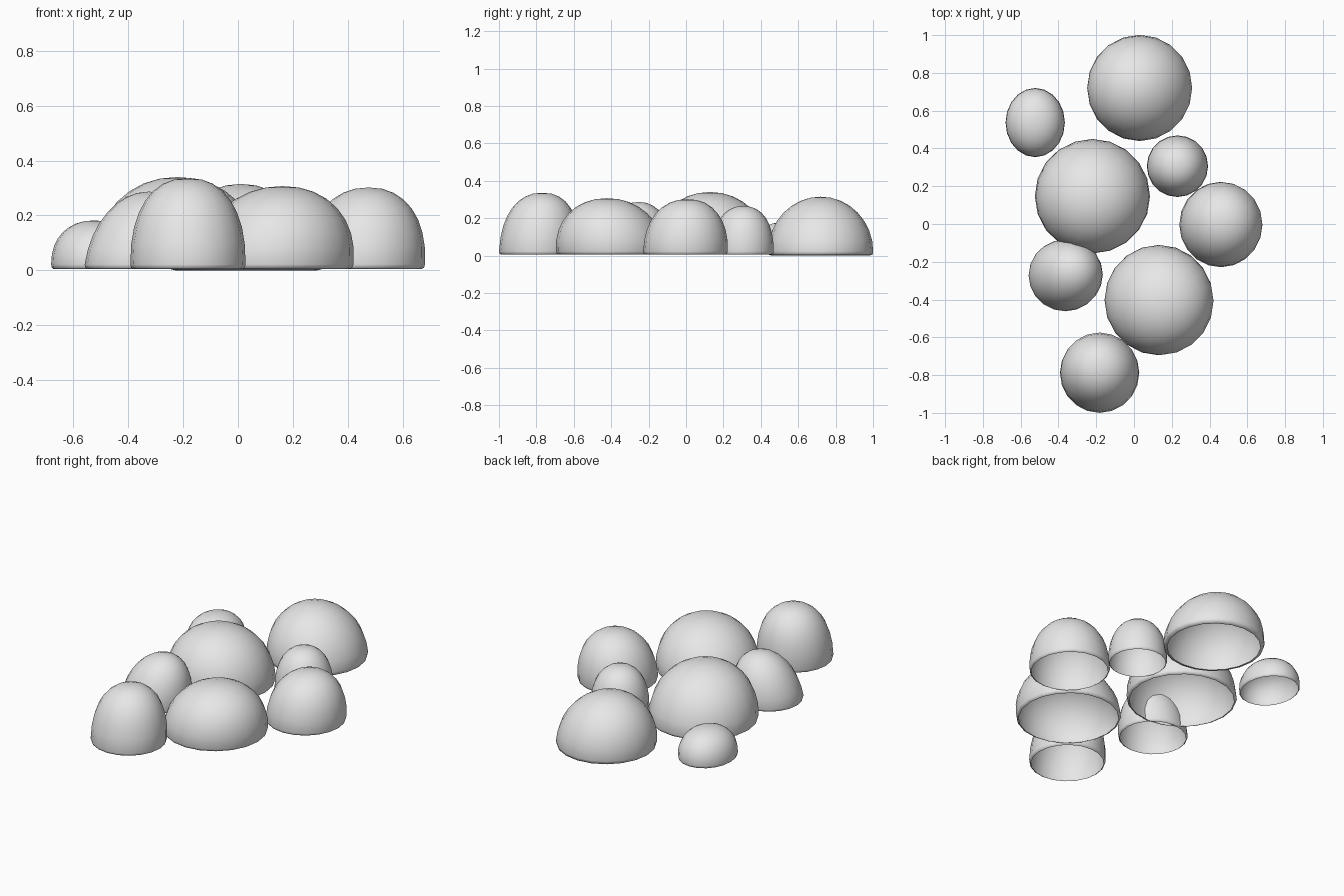
import bpy, bmesh, math

if "Cube" in bpy.data.objects:
    bpy.data.objects.remove(bpy.data.objects["Cube"])

stone = bpy.data.materials.new("pale_grey")
stone.diffuse_color = (0.8, 0.8, 0.8, 1)
stone.use_nodes = True
stone.node_tree.nodes["Principled BSDF"].inputs["Base Color"].default_value = stone.diffuse_color

SIDES, RINGS = 20, 8


def dome(name, x, y, rx, ry, h, power, lean=(0, 0), rim=0.95, base=0.006):
    """Hollow, open-bottomed dome with a rim that curls slightly inward."""
    zw = 0.022  # height of the widest ring
    profile = [(rim, base), (0.985, base + 0.004), (1.0, zw)]
    for i in range(1, RINGS):
        a = i / RINGS * math.pi / 2
        r, t = math.cos(a) ** (2 / power), math.sin(a) ** (2 / power)
        profile.append((r, zw + (h - zw) * t))
    bm = bmesh.new()
    rings = []
    for r, z in profile:
        k = max(0, (z - zw) / (h - zw))
        cx, cy = x + lean[0] * k, y + lean[1] * k
        rings.append([bm.verts.new((cx + rx * r * math.cos(2 * math.pi * j / SIDES),
                                    cy + ry * r * math.sin(2 * math.pi * j / SIDES), z))
                      for j in range(SIDES)])
    for lo, hi in zip(rings, rings[1:]):
        for j in range(SIDES):
            n = (j + 1) % SIDES
            bm.faces.new((lo[j], lo[n], hi[n], hi[j]))
    tip = bm.verts.new((x + lean[0], y + lean[1], h))
    for j in range(SIDES):
        bm.faces.new((rings[-1][j], rings[-1][(j + 1) % SIDES], tip))
    for f in bm.faces:
        f.smooth = True
    mesh = bpy.data.meshes.new(name)
    bm.to_mesh(mesh)
    bm.free()
    mesh.materials.append(stone)
    bpy.context.collection.objects.link(bpy.data.objects.new(name, mesh))


# Wide boulders
dome("back_boulder", 0.03, 0.72, 0.278, 0.281, 0.315, 2.0, (-0.02, 0), 0.92, 0.0)
dome("centre_boulder", -0.22, 0.147, 0.305, 0.303, 0.34, 2.1, (0, -0.02))
dome("front_boulder", 0.132, -0.403, 0.288, 0.292, 0.307, 2.1, (0.03, -0.02))
# Medium boulders
dome("right_boulder", 0.46, -0.003, 0.22, 0.226, 0.302, 2.2, (0.015, 0.01))
dome("front_left_boulder", -0.182, -0.788, 0.21, 0.212, 0.336, 2.3, (0, 0.02))
dome("left_boulder", -0.364, -0.272, 0.194, 0.19, 0.287, 2.1, (0.04, 0.02))
# Small boulders
dome("small_right_boulder", 0.23, 0.306, 0.162, 0.163, 0.265, 2.3)
dome("small_oval_boulder", -0.523, 0.537, 0.157, 0.183, 0.182, 2.2)
